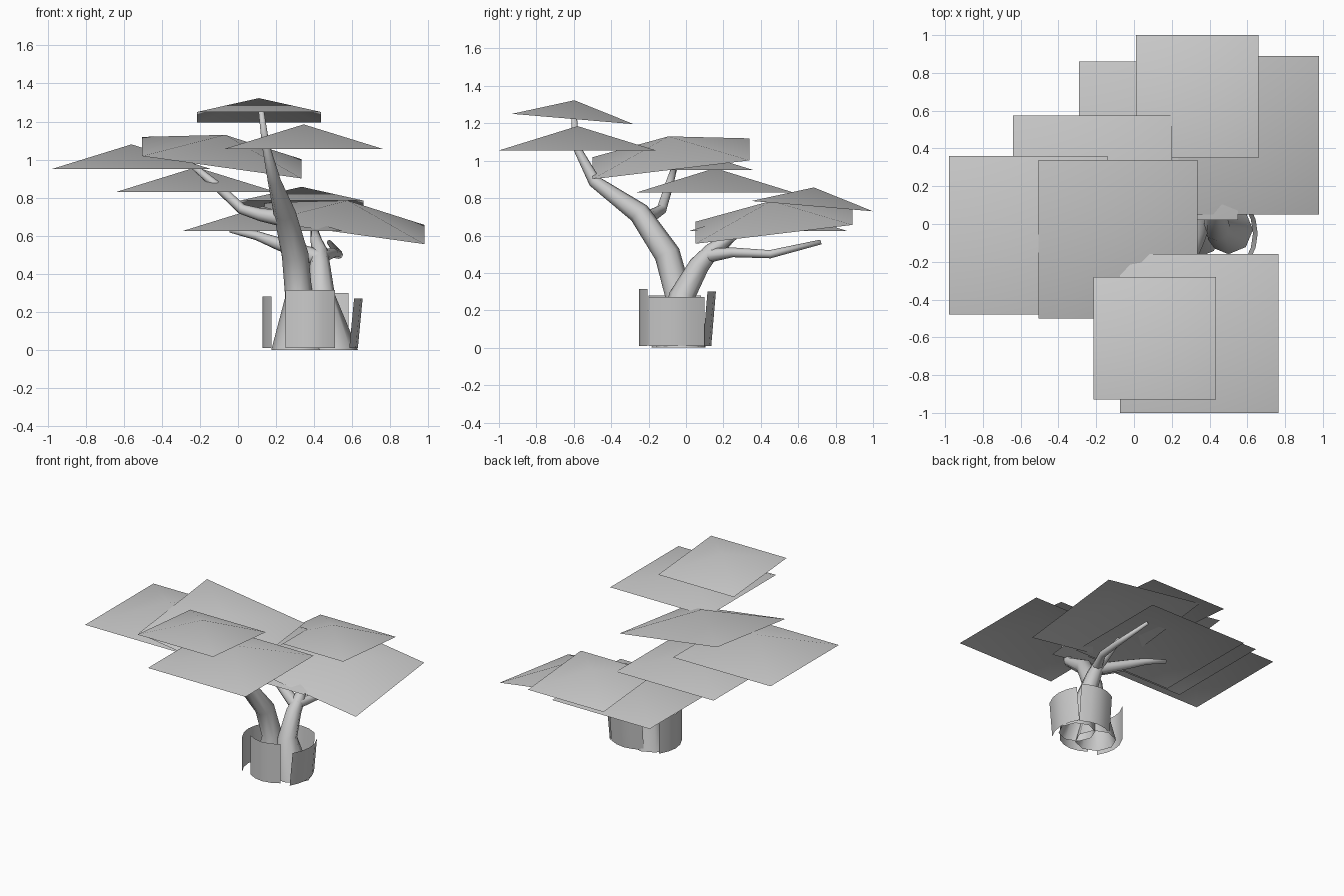
import bpy, bmesh, math
from mathutils import Vector

cube = bpy.data.objects.get("Cube")
if cube:
    bpy.data.objects.remove(cube, do_unlink=True)

grey = bpy.data.materials.new("plain grey")
grey.use_nodes = True
colour = (0.6, 0.6, 0.6, 1)
grey.diffuse_color = colour
grey.node_tree.nodes["Principled BSDF"].inputs["Base Color"].default_value = colour


def finish(bm, name):
    for f in bm.faces:
        f.smooth = True
    mesh = bpy.data.meshes.new(name)
    bm.to_mesh(mesh)
    bm.free()
    mesh.materials.append(grey)
    obj = bpy.data.objects.new(name, mesh)
    bpy.context.collection.objects.link(obj)
    return obj


def canopy(name, centre, size, rise, tilt=(0, 0)):
    """Open four-sided pyramid of leaves; tilt is the slope along x and y."""
    bm = bmesh.new()
    x, y, z = centre
    h = size / 2
    tip = bm.verts.new((x + tilt[0] * -rise, y - tilt[1] * rise, z + rise))
    rim = [bm.verts.new((x + a * h, y + b * h, z + h * (a * tilt[0] + b * tilt[1])))
           for a, b in ((-1, -1), (1, -1), (1, 1), (-1, 1))]
    for i in range(4):
        bm.faces.new((rim[i], rim[(i + 1) % 4], tip))
    finish(bm, name)


def limb(name, points, sides=8):
    """Tapered tube through (x, y, z, radius) points, closed at the far end."""
    bm = bmesh.new()
    path = [Vector(p[:3]) for p in points]
    rings = []
    for i, p in enumerate(path):
        d = (path[min(i + 1, len(path) - 1)] - path[max(i - 1, 0)]).normalized()
        if p.z < 0.02:
            d = Vector((0, 0, 1))
        ref = Vector((1, 0, 0)) if abs(d.x) < 0.8 else Vector((0, 1, 0))
        u = (ref - d * ref.dot(d)).normalized()
        v = d.cross(u)
        if rings:
            # keep the ring seam aligned with the previous ring
            u = (last - d * last.dot(d)).normalized()
            v = d.cross(u)
        last = u
        r = points[i][3]
        rings.append([bm.verts.new(p + r * (u * math.cos(t) + v * math.sin(t)))
                      for t in (2 * math.pi * k / sides for k in range(sides))])
    for a, b in zip(rings, rings[1:]):
        for k in range(sides):
            n = (k + 1) % sides
            bm.faces.new((a[k], a[n], b[n], b[k]))
    bm.faces.new(rings[-1])
    finish(bm, name)


def bowed_card(name, middle, heading, width, height, lean, bow=0.045, steps=4):
    """Thin upright card bowed outward along heading (degrees)."""
    bm = bmesh.new()
    a = math.radians(heading)
    out = Vector((math.cos(a), math.sin(a), 0))
    side = Vector((-out.y, out.x, 0))
    rows = []
    for z, push in ((0.01, 0), (height, lean)):
        row = []
        for i in range(steps + 1):
            t = 2 * i / steps - 1
            p = Vector((*middle, z)) + side * t * width / 2 + out * (push - bow * t * t)
            row.append(bm.verts.new(p))
        rows.append(row)
    for i in range(steps):
        bm.faces.new((rows[0][i], rows[0][i + 1], rows[1][i + 1], rows[1][i]))
    finish(bm, name)


# Leaf layers
LARGE, SMALL = 0.84, 0.65
slope = (-0.14, 0.12)
canopy("canopy_right", (-0.56, -0.06, 0.95), LARGE, 0.13)
canopy("canopy_middle", (-0.085, -0.08, 1.01), LARGE, 0.12, slope)
canopy("canopy_top", (0.11, -0.605, 1.223), SMALL, 0.1, (0, -0.085))
canopy("canopy_front", (0.345, -0.58, 1.055), LARGE, 0.13)
canopy("canopy_rear_top", (0.335, 0.675, 0.757), SMALL, 0.1, (0, -0.085))
canopy("canopy_left", (0.56, 0.47, 0.665), LARGE, 0.12, slope)
canopy("canopy_rear_right", (-0.22, 0.155, 0.83), LARGE, 0.13)
canopy("canopy_rear_low", (0.13, 0.44, 0.625), LARGE, 0.13)

# Trunks and branches
limb("main_trunk", [(0.32, -0.04, 0.0, 0.145), (0.32, -0.04, 0.28, 0.072),
                    (0.3, -0.1, 0.5, 0.07), (0.245, -0.25, 0.72, 0.058),
                    (0.19, -0.49, 0.89, 0.034), (0.145, -0.59, 1.08, 0.02),
                    (0.12, -0.6, 1.27, 0.014)])
limb("main_side_branch", [(0.245, -0.23, 0.69, 0.045), (0.12, -0.18, 0.71, 0.034),
                          (0.02, -0.13, 0.74, 0.028), (-0.12, -0.09, 0.87, 0.024),
                          (-0.24, -0.06, 0.97, 0.016)])
limb("second_trunk", [(0.5, -0.03, 0.0, 0.13), (0.44, -0.02, 0.28, 0.07),
                      (0.43, 0.07, 0.44, 0.055), (0.43, 0.14, 0.52, 0.042),
                      (0.41, 0.22, 0.58, 0.03), (0.4, 0.32, 0.64, 0.018)])
limb("rear_branch", [(0.43, 0.1, 0.49, 0.04), (0.5, 0.25, 0.51, 0.026),
                     (0.53, 0.45, 0.5, 0.022), (0.48, 0.72, 0.565, 0.013)])
limb("low_side_branch", [(0.43, 0.1, 0.48, 0.045), (0.22, 0.2, 0.555, 0.034),
                         (0.1, 0.25, 0.6, 0.024), (-0.04, 0.3, 0.63, 0.014)])

# Cards around the foot
bowed_card("front_card", (0.38, -0.25), -90, 0.26, 0.315, 0)
bowed_card("left_card", (0.63, -0.05), 0, 0.3, 0.27, 0.025)
bowed_card("back_card", (0.44, 0.135), 90, 0.28, 0.3, 0.025)
bowed_card("right_card", (0.13, -0.06), 180, 0.28, 0.28, 0)
